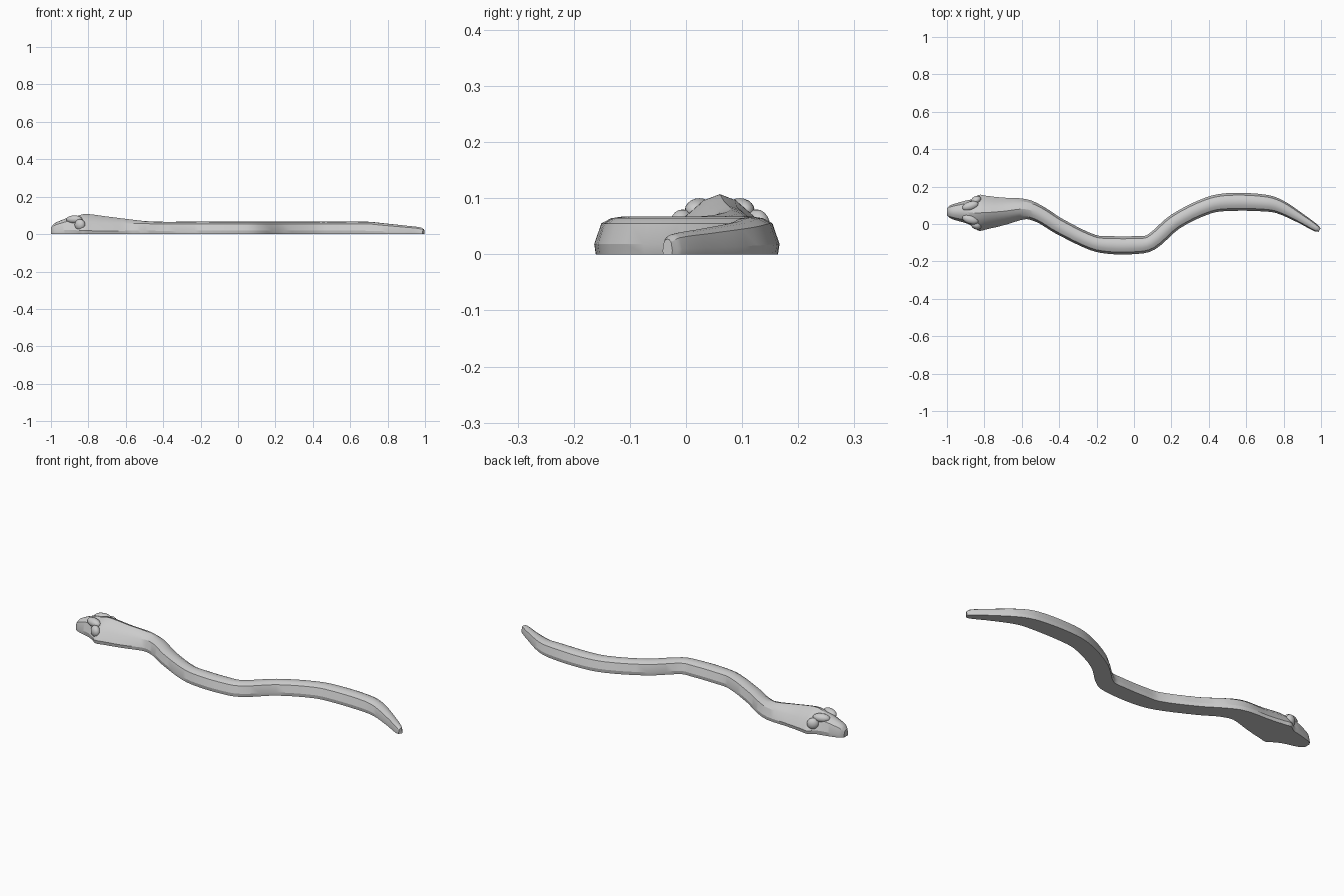
import bpy, bmesh, math
from mathutils import Vector, Matrix

cube = bpy.data.objects.get("Cube")
if cube:
    bpy.data.objects.remove(cube, do_unlink=True)

grey = bpy.data.materials.new("plain grey")
grey.use_nodes = True
grey.diffuse_color = (0.6, 0.6, 0.6, 1)
grey.node_tree.nodes["Principled BSDF"].inputs["Base Color"].default_value = (0.6, 0.6, 0.6, 1)


def finish(name, bm, angle):
    bmesh.ops.recalc_face_normals(bm, faces=bm.faces)
    mesh = bpy.data.meshes.new(name)
    bm.to_mesh(mesh)
    bm.free()
    mesh.materials.append(grey)
    ob = bpy.data.objects.new(name, mesh)
    bpy.context.collection.objects.link(ob)
    bpy.ops.object.select_all(action='DESELECT')
    ob.select_set(True)
    bpy.context.view_layer.objects.active = ob
    bpy.ops.object.shade_smooth_by_angle(angle=math.radians(angle))
    return ob


# Half cross-sections (side, height): flat-topped body and ridged hood
BODY = [(.94, 0), (1, .27), (.74, .82), (.38, .96), (0, 1)]
HOOD = [(.96, 0), (1, .17), (.7, .58), (.3, .9), (0, 1)]

# Stations: x, y, half width, height, hood amount
STATIONS = [Vector(s) for s in (
    (-1, .065, .018, .035, 0), (-.985, .065, .033, .054, 0),
    (-.95, .065, .046, .072, .1), (-.9, .065, .06, .09, .2),
    (-.86, .06, .075, .097, .6), (-.83, .06, .096, .106, 1),
    (-.79, .061, .09, .106, 1), (-.7, .068, .074, .094, .9),
    (-.58, .079, .054, .079, .4), (-.5, .05, .045, .07, 0),
    (-.4, -.012, .043, .066, 0), (-.22, -.099, .043, .067, 0),
    (-.12, -.113, .048, .067, 0), (0, -.113, .048, .067, 0),
    (.09, -.098, .044, .067, 0), (.22, .012, .043, .067, 0),
    (.4, .1, .045, .067, 0), (.52, .118, .048, .067, 0),
    (.7, .112, .045, .066, 0), (.78, .092, .038, .058, 0),
    (.9, .025, .026, .045, 0), (.975, -.023, .019, .036, 0),
    (.992, -.033, .01, .027, 0))]


def smooth_path(pts, steps):
    # Cubic interpolation with slopes measured along x
    n = len(pts)
    slope = []
    for i in range(n):
        a, b = pts[max(i - 1, 0)], pts[min(i + 1, n - 1)]
        slope.append((b - a) / (b[0] - a[0]))
    out = []
    for i in range(n - 1):
        d = pts[i + 1][0] - pts[i][0]
        for k in range(steps):
            t = k / steps
            out.append(pts[i] * (2*t**3 - 3*t**2 + 1) + slope[i] * d * (t**3 - 2*t**2 + t)
                       + pts[i + 1] * (3*t**2 - 2*t**3) + slope[i + 1] * d * (t**3 - t**2))
    return out + [pts[-1]]


# Snake body swept along the winding path
bm = bmesh.new()
path = smooth_path(STATIONS, 4)
rings = []
for i, s in enumerate(path):
    a, b = path[max(i - 1, 0)], path[min(i + 1, len(path) - 1)]
    side = Vector((a[1] - b[1], b[0] - a[0], 0)).normalized()
    if s[0] < -.75:
        side = Vector((0, 1, 0))
    hood = min(max(s[4], 0), 1)
    half = [Vector(p).lerp(Vector(q), hood) for p, q in zip(BODY, HOOD)]
    loop = half + [Vector((-p.x, p.y)) for p in reversed(half[:-1])]
    rings.append([bm.verts.new(Vector((s[0], s[1], 0)) + side * p.x * s[2]
                               + Vector((0, 0, p.y * s[3]))) for p in loop])
for r, q in zip(rings, rings[1:]):
    for j in range(len(r)):
        k = (j + 1) % len(r)
        bm.faces.new((r[j], r[k], q[k], q[j]))
bm.faces.new(rings[0])
bm.faces.new(rings[-1])
finish("snake_body", bm, 25)


# Brows and jaw corners on both sides of the head
def bulge(name, centre, size, turn):
    bm = bmesh.new()
    bmesh.ops.create_uvsphere(bm, u_segments=16, v_segments=10, radius=1)
    bm.transform(Matrix.Translation(centre) @ Matrix.Rotation(turn, 4, 'Z')
                 @ Matrix.Diagonal((*size, 1)))
    finish(name, bm, 60)


for tag, sgn in (("left", -1), ("right", 1)):
    bulge(tag + "_brow", (-.875, .06 + sgn * .036, .078), (.045, .024, .022), sgn * .3)
    bulge(tag + "_jaw_corner", (-.845, .06 + sgn * .066, .05), (.03, .022, .03), sgn * .5)
